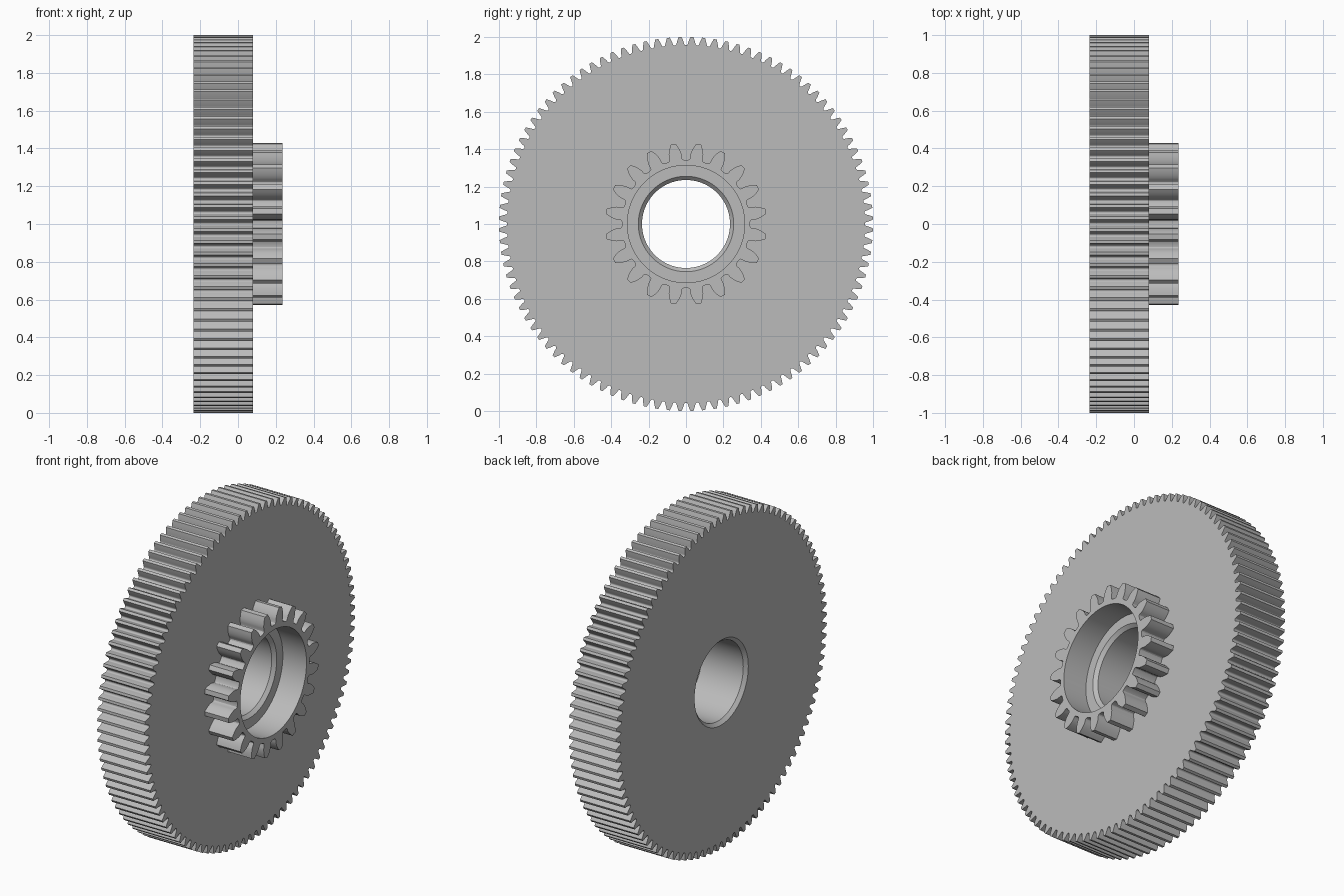
import bpy, bmesh, math

cube = bpy.data.objects.get("Cube")
if cube:
    bpy.data.objects.remove(cube, do_unlink=True)

U = 1 / 51                       # one design unit; the large gear is 102 units across
PRESSURE = math.radians(20)
BACK, MID, FRONT = -12 * U, 4 * U, 12 * U

steel = bpy.data.materials.new("grey steel")
steel.use_nodes = True
GREY = (0.5, 0.5, 0.5, 1)
steel.diffuse_color = GREY
steel.node_tree.nodes["Principled BSDF"].inputs["Base Color"].default_value = GREY


def inv(a):
    return math.tan(a) - a


def gear_outline(teeth, module):
    """Involute outline as (radius, angle) points, with a tooth gap at the top."""
    pitch_r = teeth * module / 2
    base_r = pitch_r * math.cos(PRESSURE)
    root, tip = pitch_r - 1.25 * module, pitch_r + module
    fillet = 0.3 * module

    def half_angle(r):
        a = math.acos(min(1, base_r / r))
        return math.pi / (2 * teeth) + inv(PRESSURE) - inv(a)

    flank = []
    for k in range(4):           # rounded root
        a = k * math.pi / 6
        r = root + fillet * (1 - math.cos(a))
        flank.append((r, half_angle(r) + fillet * (1 - math.sin(a)) / r))
    for k in range(1, 7):        # involute side
        r = root + fillet + (tip - root - fillet) * k / 6
        flank.append((r, half_angle(r)))

    points = []
    for i in range(teeth):
        centre = (i + 0.5) * 2 * math.pi / teeth
        points += [(r, centre - a) for r, a in flank]
        points += [(r, centre + a) for r, a in reversed(flank)]
    return points


def circle(radius, count=96):
    return [(radius, 2 * math.pi * i / count) for i in range(count)]


def ring(bm, points, x):
    verts = [bm.verts.new((x, r * math.sin(a), r * math.cos(a))) for r, a in points]
    edges = [bm.edges.new((v, verts[i - 1])) for i, v in enumerate(verts)]
    return verts, edges


def wall(bm, a, b):
    for i in range(len(a[0])):
        bm.faces.new((a[0][i - 1], a[0][i], b[0][i], b[0][i - 1]))


def cap(bm, outer, inner, direction):
    bmesh.ops.triangle_fill(bm, edges=outer[1] + inner[1], use_beauty=True,
                            normal=(direction, 0, 0))


def gear(name, teeth, module, x0, x1, bore, back_cap=True):
    """Toothed wheel along x; bore is a list of (x, radius) from back to front."""
    bm = bmesh.new()
    outline = gear_outline(teeth, module)
    back, front = ring(bm, outline, x0), ring(bm, outline, x1)
    wall(bm, back, front)
    holes = [ring(bm, circle(r), x) for x, r in bore]
    for a, b in zip(holes, holes[1:]):
        wall(bm, b, a)
    if back_cap:
        cap(bm, back, holes[0], -1)
    cap(bm, front, holes[-1], 1)
    bmesh.ops.recalc_face_normals(bm, faces=bm.faces)
    # make sure the front face points outwards
    face = max(bm.faces, key=lambda f: f.calc_center_median().x)
    if face.normal.x < 0:
        bmesh.ops.reverse_faces(bm, faces=bm.faces)
    mesh = bpy.data.meshes.new(name)
    bm.to_mesh(mesh)
    bm.free()
    mesh.materials.append(steel)
    obj = bpy.data.objects.new(name, mesh)
    obj.location.z = 1
    bpy.context.collection.objects.link(obj)
    bpy.ops.object.select_all(action="DESELECT")
    obj.select_set(True)
    bpy.context.view_layer.objects.active = obj
    bpy.ops.object.shade_smooth_by_angle(angle=math.radians(25))
    return obj


# Large wheel with a bore chamfered at both ends
gear("large_gear", 100, U, BACK, MID,
     [(BACK, 13 * U), (BACK + U, 12 * U), (MID - U, 12 * U), (MID, 13 * U)])

# Small coarse gear with a wide counterbore, standing on the large wheel
gear("small_gear", 20, 2 * U, MID, FRONT,
     [(MID, 16 * U), (FRONT, 16 * U)], back_cap=False)
